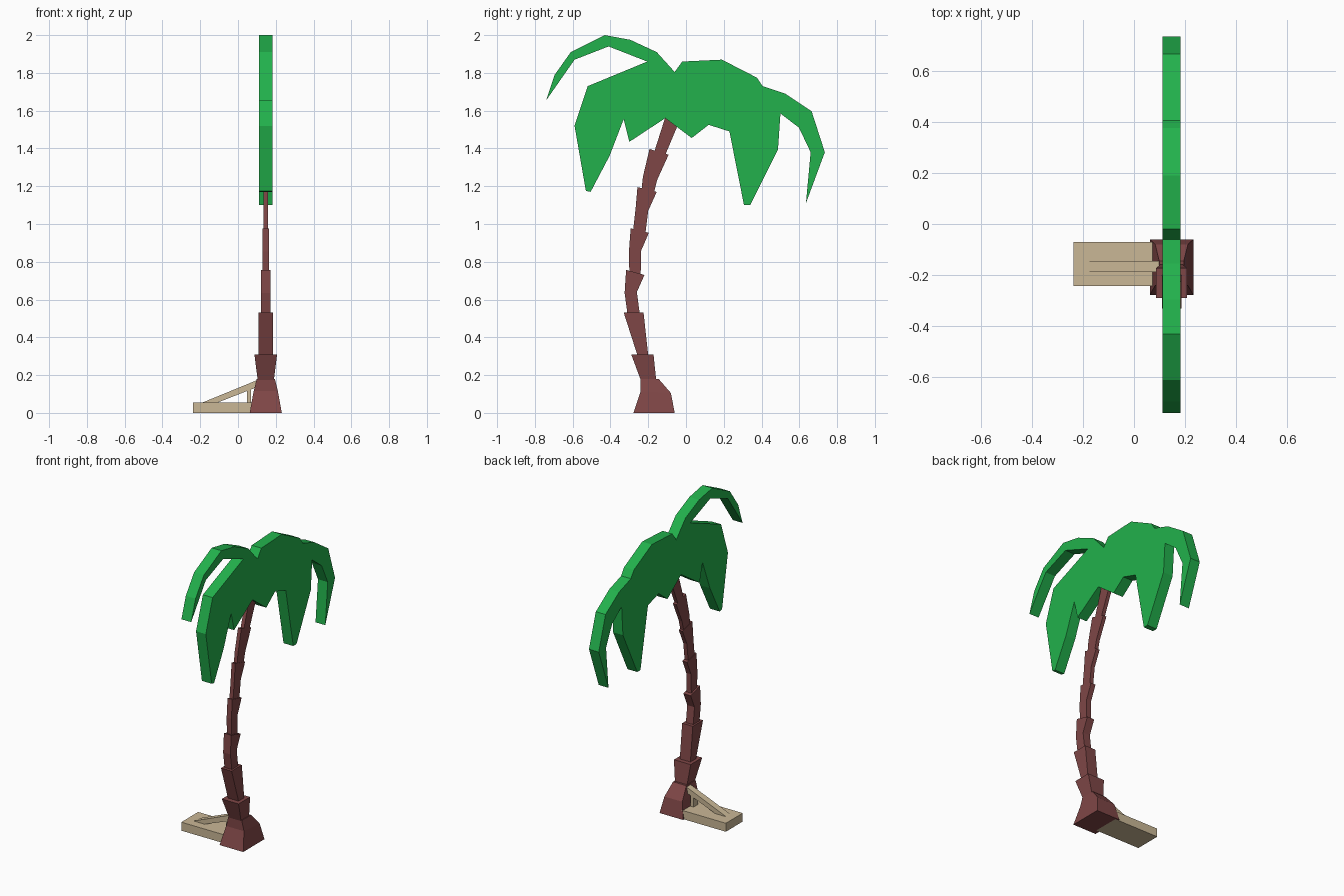
import bpy, bmesh

CX = 0.147  # x of the trunk and crown centre


def material(name, rgb):
    m = bpy.data.materials.new(name)
    m.diffuse_color = (*rgb, 1)
    return m


green = material("leaf green", (0.016, 0.440, 0.072))
brown = material("bark brown", (0.212, 0.062, 0.062))
tan = material("pale wood", (0.590, 0.475, 0.305))


def finish(name, bm, mat):
    bmesh.ops.recalc_face_normals(bm, faces=bm.faces)
    me = bpy.data.meshes.new(name)
    bm.to_mesh(me)
    bm.free()
    me.materials.append(mat)
    ob = bpy.data.objects.new(name, me)
    bpy.context.collection.objects.link(ob)
    return ob


def prism(name, points, offset, mat):
    """Extrude a flat outline (3D points) along an offset vector."""
    bm = bmesh.new()
    face = bm.faces.new([bm.verts.new(p) for p in points])
    ext = bmesh.ops.extrude_face_region(bm, geom=[face])
    moved = [v for v in ext["geom"] if isinstance(v, bmesh.types.BMVert)]
    bmesh.ops.translate(bm, verts=moved, vec=offset)
    return finish(name, bm, mat)


def loft(name, sections, mat):
    """Join rectangular rings: (left y, left z, right y, right z, half width)."""
    bm = bmesh.new()
    rings = []
    for yl, zl, yr, zr, h in sections:
        rings.append([bm.verts.new(p) for p in (
            (CX - h, yl, zl), (CX + h, yl, zl), (CX + h, yr, zr), (CX - h, yr, zr))])
    for a, b in zip(rings, rings[1:]):
        for i in range(4):
            j = (i + 1) % 4
            bm.faces.new((a[i], a[j], b[j], b[i]))
    bm.faces.new(rings[0])
    bm.faces.new(rings[-1])
    return finish(name, bm, mat)


# Crown: one flat silhouette of fronds in the y-z plane
crown = [
    (-.74, 1.655), (-.695, 1.79), (-.61, 1.91), (-.43, 2.0), (-.295, 1.975),
    (-.155, 1.91), (-.06, 1.805), (-.02, 1.86), (.19, 1.87), (.375, 1.775),
    (.405, 1.73), (.525, 1.69), (.665, 1.597), (.735, 1.38), (.635, 1.11),
    (.66, 1.38), (.598, 1.51), (.50, 1.585), (.487, 1.395), (.34, 1.10),
    (.307, 1.10), (.23, 1.49), (.12, 1.525), (.03, 1.455), (-.11, 1.56),
    (-.30, 1.435), (-.33, 1.555), (-.405, 1.36), (-.505, 1.17), (-.53, 1.175),
    (-.59, 1.52), (-.52, 1.73), (-.205, 1.86), (-.41, 1.94), (-.59, 1.87)]
prism("palm_crown", [(CX - .035, y, z) for y, z in crown], (.07, 0, 0), green)

# Trunk: flared base, then stacked segments that widen towards their tops
trunk = [
    [(-.278, 0, -.06, 0, .085), (-.24, .115, -.08, .105, .064), (-.24, .18, -.145, .18, .048)],
    [(-.24, .175, -.158, .175, .043), (-.29, .31, -.172, .31, .06)],
    [(-.257, .305, -.20, .305, .038), (-.33, .532, -.225, .532, .038)],
    [(-.31, .525, -.245, .525, .026), (-.325, .635, -.26, .64, .026), (-.317, .757, -.22, .73, .026)],
    [(-.30, .745, -.24, .735, .017), (-.302, .855, -.237, .86, .017), (-.293, .977, -.197, .953, .017)],
    [(-.28, .965, -.215, .95, .013), (-.267, 1.08, -.20, 1.07, .013), (-.257, 1.195, -.155, 1.17, .013)],
    [(-.235, 1.185, -.17, 1.165, .012), (-.228, 1.25, -.152, 1.235, .012), (-.193, 1.397, -.092, 1.367, .012)],
    [(-.167, 1.385, -.11, 1.365, .012), (-.105, 1.58, -.045, 1.52, .012)],
]
for n, sections in enumerate(trunk):
    loft(f"trunk_segment_{n + 1}", sections, brown)


# Wooden stand: foot plank, sloping brace and upright post (x-z outlines)
def board(name, outline, y0, y1):
    prism(name, [(x, y0, z) for x, z in outline], (0, y1 - y0, 0), tan)


board("foot_plank", [(-.237, 0), (.085, 0), (.085, .055), (-.237, .055)], -.243, -.07)
board("sloping_brace", [(-.20, .05), (-.12, .05), (.105, .138), (.105, .175)], -.188, -.145)
board("upright_post", [(.047, .05), (.07, .05), (.07, .135), (.047, .125)], -.188, -.145)
